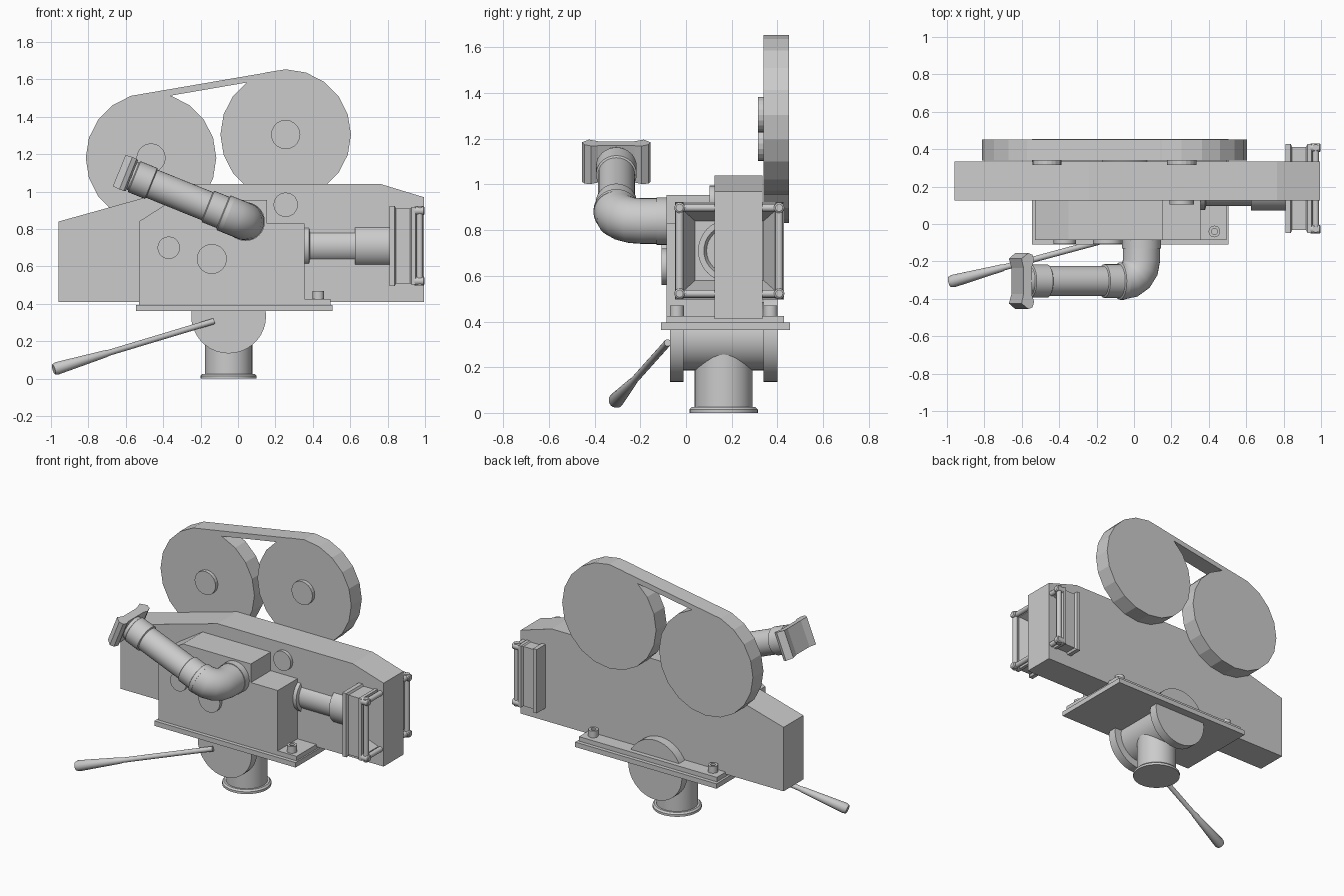
import bpy, bmesh, math
from mathutils import Vector as V

if "Cube" in bpy.data.objects:
    bpy.data.objects.remove(bpy.data.objects["Cube"])

X, Y, Z = V((1, 0, 0)), V((0, 1, 0)), V((0, 0, 1))


def loft(name, loops, smooth=False):
    """Skin a list of equal-length point loops and cap both ends."""
    bm = bmesh.new()
    rings = [[bm.verts.new(p) for p in loop] for loop in loops]
    n = len(rings[0])
    for a, b in zip(rings, rings[1:]):
        for i in range(n):
            j = (i + 1) % n
            bm.faces.new((a[i], a[j], b[j], b[i]))
    bm.faces.new(rings[0])
    bm.faces.new(rings[-1])
    bmesh.ops.recalc_face_normals(bm, faces=bm.faces)
    me = bpy.data.meshes.new(name)
    bm.to_mesh(me)
    bm.free()
    ob = bpy.data.objects.new(name, me)
    bpy.context.collection.objects.link(ob)
    if smooth:
        bpy.ops.object.select_all(action='DESELECT')
        ob.select_set(True)
        bpy.context.view_layer.objects.active = ob
        bpy.ops.object.shade_smooth_by_angle(angle=math.radians(35))
    return ob


def circle(p, d, r, n, ref):
    d = d.normalized()
    u = ref.cross(d).normalized()
    v = d.cross(u)
    return [p + r * (u * math.cos(2 * math.pi * i / n) + v * math.sin(2 * math.pi * i / n)) for i in range(n)]


def lathe(name, start, axis, profile, n=32, smooth=True):
    """Turned part: profile is (distance along axis, radius)."""
    start, axis = V(start), V(axis).normalized()
    ref = X if abs(axis.x) < 0.5 else Z
    return loft(name, [circle(start + axis * t, axis, r, n, ref) for t, r in profile], smooth)


def slab(name, pts, y0, y1):
    """Side profile in x,z extruded from y0 to y1."""
    return loft(name, [[(x, y, z) for x, z in pts] for y in (y0, y1)])


def box(name, x0, x1, y0, y1, z0, z1):
    return slab(name, [(x0, z0), (x1, z0), (x1, z1), (x0, z1)], y0, y1)


# Camera bodies
slab("main_body", [(-0.96, 0.41), (0.995, 0.41), (0.995, 0.97), (0.765, 1.04), (-0.24, 1.04), (-0.96, 0.84)],
     0.125, 0.335)
slab("side_body", [(-0.53, 0.395), (0.355, 0.395), (0.355, 0.83), (0.155, 0.83), (0.155, 0.955),
                   (-0.35, 0.955), (-0.53, 0.84)], -0.085, 0.13)

# Base plates and bolts
box("base_plate", -0.545, 0.505, -0.11, 0.455, 0.362, 0.395)
box("upper_plate", -0.53, 0.495, -0.085, 0.43, 0.393, 0.425)
for i, x in enumerate((-0.46, 0.43)):
    for j, y in enumerate((-0.04, 0.37)):
        lathe(f"plate_bolt_{i}{j}", (x, y, 0.42), Z,
              [(0, 0.031), (0.05, 0.031), (0.05, 0.016), (0.03, 0.016)], 20)

# Side knobs
for i, (x, z, r, y) in enumerate([(-0.37, 0.70, 0.06, -0.08), (-0.14, 0.64, 0.08, -0.08), (0.255, 0.93, 0.065, 0.13)]):
    lathe(f"side_knob_{i}", (x, y, z), -Y, [(0, r), (0.027, r)], 28)

# Film reels, hubs and strap
for side, x, z in (("rear", -0.465, 1.18), ("front", 0.255, 1.305)):
    lathe(side + "_reel", (x, 0.34, z), Y, [(0, 0.349), (0.112, 0.349)], 20, False)
    lathe(side + "_reel_hub", (x, 0.315, z), Y, [(0, 0.078), (0.03, 0.078)], 20, False)
slab("reel_strap", [(-0.573, 1.512), (0.255, 1.654), (0.26, 1.62), (-0.565, 1.478)], 0.34, 0.452)

# Lens
LY, LZ = 0.19, 0.71
lathe("lens", (0.34, LY, LZ), X, [(0, 0.115), (0.04, 0.115), (0.045, 0.095), (0.285, 0.095),
                                  (0.285, 0.118), (0.48, 0.118)])
lathe("lens_ring", (0.82, LY, LZ), X, [(0, 0.137), (0.04, 0.137), (0.04, 0.112), (0.02, 0.10)])

# Matte box with tapered inside
matte = [(0.81, 0.238, 0.214), (0.838, 0.238, 0.214), (0.845, 0.222, 0.2), (0.92, 0.222, 0.2),
         (0.928, 0.238, 0.207), (0.95, 0.238, 0.207), (0.955, 0.2, 0.175), (0.835, 0.15, 0.13)]
loft("matte_box", [[(x, LY + sy * hy, LZ + sz * hz) for sy, sz in ((-1, -1), (1, -1), (1, 1), (-1, 1))]
                   for x, hy, hz in matte])
for s in (-1, 1):
    lathe(f"frame_post_{s}", (0.972, LY + s * 0.218, LZ - 0.212), Z, [(0, 0.017), (0.424, 0.017)], 16)
    lathe(f"frame_rail_{s}", (0.972, LY - 0.218, LZ + s * 0.188), Y, [(0, 0.017), (0.436, 0.017)], 16)
    for t in (-1, 1):
        lathe(f"frame_corner_{s}_{t}", (0.945, LY + s * 0.218, LZ + t * 0.188), X,
              [(0, 0.023), (0.048, 0.023), (0.053, 0.016)], 16)

# Viewfinder elbow
C = V((0.04, -0.305, 0.84))
D = V((-math.cos(math.radians(22)), 0, math.sin(math.radians(22))))
N = Y.cross(D)
R = 0.11
loops = [circle(V((C.x, -0.08, C.z)), -Y, 0.1, 32, N)]
for i in range(5):
    a = math.pi / 2 * i / 4
    p = C + Y * R + D * R - D * R * math.cos(a) - Y * R * math.sin(a)
    loops.append(circle(p, -Y * math.cos(a) + D * math.sin(a), 0.1, 32, N))
loft("viewfinder_elbow", loops, True)
lathe("viewfinder_flange", (C.x, -0.08, C.z), -Y, [(0, 0.104), (0.05, 0.104)])

# Viewfinder tube
lathe("viewfinder_tube", C, D, [(0.10, 0.1), (0.125, 0.1), (0.13, 0.09), (0.215, 0.09), (0.22, 0.081),
                                (0.54, 0.081), (0.545, 0.089), (0.64, 0.089), (0.645, 0.08), (0.69, 0.08)])

# Flared eyepiece
P = D.cross(Y).normalized()
cup = [(0.665, 0.08), (0.655, 0.11), (0.665, 0.14), (0.69, 0.15), (0.728, 0.12), (0.715, 0.07)]
cup = cup + [(a, -y) for a, y in reversed(cup)]
loft("eyepiece", [[C + D * a + Y * y + P * s * (0.08 + 0.013 * abs(y) / 0.15) for a, y in cup] for s in (-1, 1)])

# Tripod head
HX, HZ = -0.05, 0.335
lathe("tilt_drum", (HX, -0.02, HZ), Y, [(0, 0.15), (0.37, 0.15)])
for i, y in enumerate((-0.07, 0.34)):
    lathe(f"tilt_disc_{i}", (HX, y, HZ), Y, [(0, 0.2), (0.06, 0.2)], 36)
lathe("pan_column", (HX, 0.165, 0), Z, [(0, 0.15), (0.015, 0.15), (0.025, 0.14), (0.025, 0.127), (0.27, 0.127)])

# Pan handle
A, B = V((-0.13, -0.08, 0.307)), V((-0.985, -0.31, 0.05))
L = (B - A).length
lathe("pan_handle", A, B - A, [(0, 0.016), (L * 0.66, 0.016), (L * 0.67, 0.019), (L * 0.98, 0.034), (L, 0.028)], 16)
